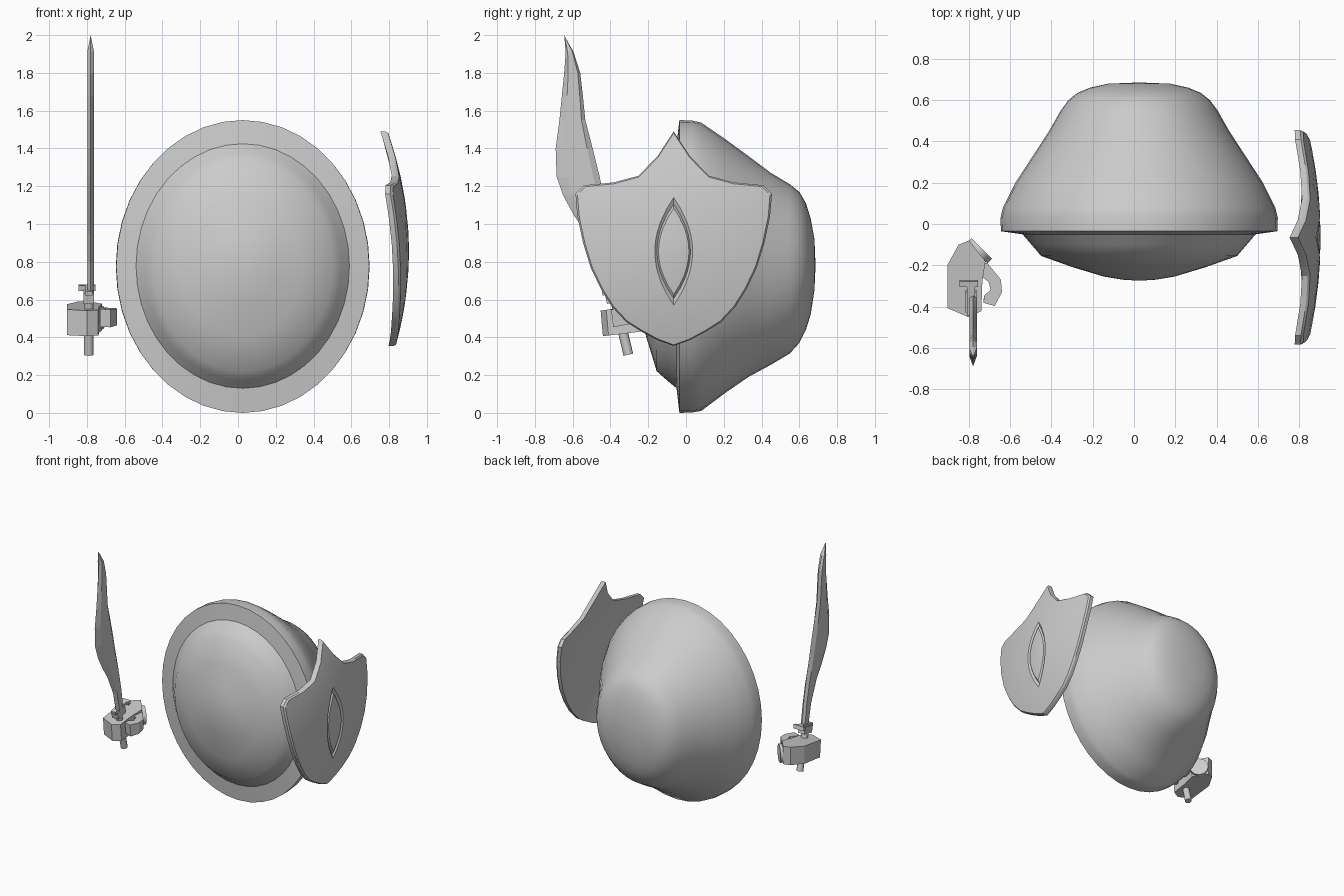
import bpy, bmesh, math
from mathutils import Vector, Matrix

if "Cube" in bpy.data.objects:
    bpy.data.objects.remove(bpy.data.objects["Cube"])

grey = bpy.data.materials.new("plain grey")
grey.diffuse_color = (0.6, 0.6, 0.6, 1)
grey.use_nodes = True
grey.node_tree.nodes["Principled BSDF"].inputs["Base Color"].default_value = grey.diffuse_color


def finish(name, bm, smooth=None):
    bmesh.ops.recalc_face_normals(bm, faces=bm.faces)
    me = bpy.data.meshes.new(name)
    bm.to_mesh(me)
    bm.free()
    ob = bpy.data.objects.new(name, me)
    bpy.context.collection.objects.link(ob)
    me.materials.append(grey)
    if smooth:
        bpy.ops.object.select_all(action='DESELECT')
        ob.select_set(True)
        bpy.context.view_layer.objects.active = ob
        bpy.ops.object.shade_smooth_by_angle(angle=math.radians(smooth))
    return ob


def loft(bm, rings, start=None, end=None):
    """Skin closed rings; close each end with a fan to a point or an n-gon."""
    vs = [[bm.verts.new(p) for p in r] for r in rings]
    n = len(vs[0])
    for a, b in zip(vs, vs[1:]):
        for i in range(n):
            j = (i + 1) % n
            bm.faces.new((a[i], a[j], b[j], b[i]))
    for ring, tip in ((vs[0], start), (vs[-1], end)):
        if tip is None:
            bm.faces.new(ring)
        else:
            t = bm.verts.new(tip)
            for i in range(n):
                bm.faces.new((ring[i], ring[(i + 1) % n], t))


def box(name, centre, size, tilt=0):
    bm = bmesh.new()
    bmesh.ops.create_cube(bm, size=1, matrix=Matrix.Translation(centre)
                          @ Matrix.Rotation(tilt, 4, 'X') @ Matrix.Diagonal((*size, 1)))
    return finish(name, bm)


def rod(name, a, b, radius, sides):
    a, b = Vector(a), Vector(b)
    bm = bmesh.new()
    rot = (b - a).to_track_quat('Z', 'Y').to_matrix().to_4x4()
    bmesh.ops.create_cone(bm, cap_ends=True, segments=sides, radius1=radius, radius2=radius,
                          depth=(b - a).length, matrix=Matrix.Translation((a + b) / 2) @ rot)
    return finish(name, bm, 40)


# Round body: stations of (y, half width, top z, bottom z), front dome to back cap
stations = [(-.27, .08, .87, .69), (-.255, .17, .97, .58), (-.21, .32, 1.14, .40),
            (-.155, .475, 1.33, .22), (-.10, .522, 1.38, .172), (-.05, .565, 1.425, .13),
            (-.035, .67, 1.55, 0), (.03, .672, 1.548, .002), (.08, .66, 1.537, .01),
            (.2, .60, 1.455, .10), (.33, .515, 1.36, .19), (.45, .437, 1.27, .255),
            (.55, .38, 1.21, .315), (.60, .343, 1.17, .37), (.635, .30, 1.11, .44),
            (.66, .24, 1.03, .52), (.68, .15, .92, .65)]
rings = []
for y, rx, zt, zb in stations:
    rings.append([(.025 + rx * math.cos(t), y, (zt + zb) / 2 + (zt - zb) / 2 * math.sin(t))
                  for t in (2 * math.pi * i / 40 for i in range(40))])
bm = bmesh.new()
loft(bm, rings, (.025, -.275, .78), (.025, .686, .78))
finish("round_body", bm, 40)

# Shield: crest-shaped outline, curved in both directions, grooved lens in the middle
CY, CZ = -.065, .855
half = [(0, 1.49), (.085, 1.36), (.187, 1.255), (.32, 1.22), (.475, 1.205), (.52, 1.16),
        (.51, 1.04), (.48, .90), (.44, .77), (.385, .655), (.325, .56), (.25, .48),
        (.17, .43), (.085, .385), (0, .355)]
outline = [(y, z - CZ) for y, z in half] + [(-y, z - CZ) for y, z in half[-2:0:-1]]


def lens(y, z, w=.10, h=.285):
    r = math.hypot(y, z)
    s, c = abs(y) / r, z / r
    a = w * c * c / (h * h)
    d = w / s if a < 1e-4 else (-s + math.sqrt(s * s + 4 * a * w)) / (2 * a)
    return y / r * d, z / r * d


def skin(pts, drop):
    return [(.905 - .23 * y * y - .28 * z * z - drop, CY + y, CZ + z) for y, z in pts]


def scaled(pts, k):
    return [(y * k, z * k) for y, z in pts]


def blend(a, b, t):
    return [(p[0] + (q[0] - p[0]) * t, p[1] + (q[1] - p[1]) * t) for p, q in zip(a, b)]


eye = [lens(*p) for p in outline]
rings = [skin(scaled(eye, .45), 0), skin(scaled(eye, .8), .003), skin(scaled(eye, .88), .014),
         skin(eye, 0)]
rings += [skin(blend(eye, outline, t), 0) for t in (.3, .6, .85, .975)]
rings += [skin(outline, .01), skin(outline, .038)]
rings += [skin(scaled(outline, k), .038) for k in (.97, .7, .4, .15)]
bm = bmesh.new()
loft(bm, rings, (.905, CY, CZ), (.867, CY, CZ))
finish("shield", bm, 30)

# Curved blade: (z, front edge y, back edge y), hexagonal section
SX = -.78
blade = [(.64, -.42, -.345), (.80, -.46, -.365), (.95, -.53, -.39), (1.05, -.595, -.412),
         (1.15, -.65, -.436), (1.25, -.685, -.457), (1.40, -.69, -.494), (1.55, -.67, -.533),
         (1.68, -.657, -.546), (1.80, -.645, -.56), (1.91, -.637, -.595)]
rings = []
for z, f, b in blade:
    m, q, t = f + (b - f) * .25, f + (b - f) * .85, .018
    rings.append([(SX, f, z), (SX + t, m, z), (SX + t, q, z),
                  (SX, b, z), (SX - t, q, z), (SX - t, m, z)])
bm = bmesh.new()
loft(bm, rings, None, (SX, -.645, 2.0))
finish("blade", bm)

# Hilt
rod("handle", (SX - .01, -.305, .308), (SX - .01, -.385, .64), .026, 10)
box("guard_block", (-.79, -.375, .615), (.055, .10, .055), .22)
box("guard_plate", (-.79, -.36, .65), (.04, .17, .022), .22)
box("guard_bar", (-.80, -.288, .662), (.09, .028, .03), .22)

# Fist, thumb and wrist
def prism(name, pts, low, high):
    bm = bmesh.new()
    loft(bm, [[(x, y, low(y)) for x, y in pts],
              [(x, y - (.012 if y < -.35 else 0), high(y)) for x, y in pts]])
    return finish(name, bm)


prism("fist", [(-.905, -.2), (-.85, -.1), (-.80, -.08), (-.72, -.18), (-.735, -.28),
               (-.74, -.41), (-.80, -.44), (-.905, -.395)],
      lambda y: .405 + .12 * (y + .45), lambda y: .54 + .14 * (y + .45))
prism("thumb", [(-.745, -.19), (-.71, -.19), (-.645, -.27), (-.64, -.33), (-.675, -.385),
                (-.73, -.37), (-.725, -.345), (-.695, -.32), (-.705, -.28), (-.745, -.25)],
      lambda y: .48 + .2 * (y + .25), lambda y: .555 + .05 * (y + .25))
rod("wrist", (-.79, -.17, .505), (-.745, -.125, .505), .06, 12)
rod("cuff", (-.76, -.14, .505), (-.738, -.118, .505), .07, 12)
